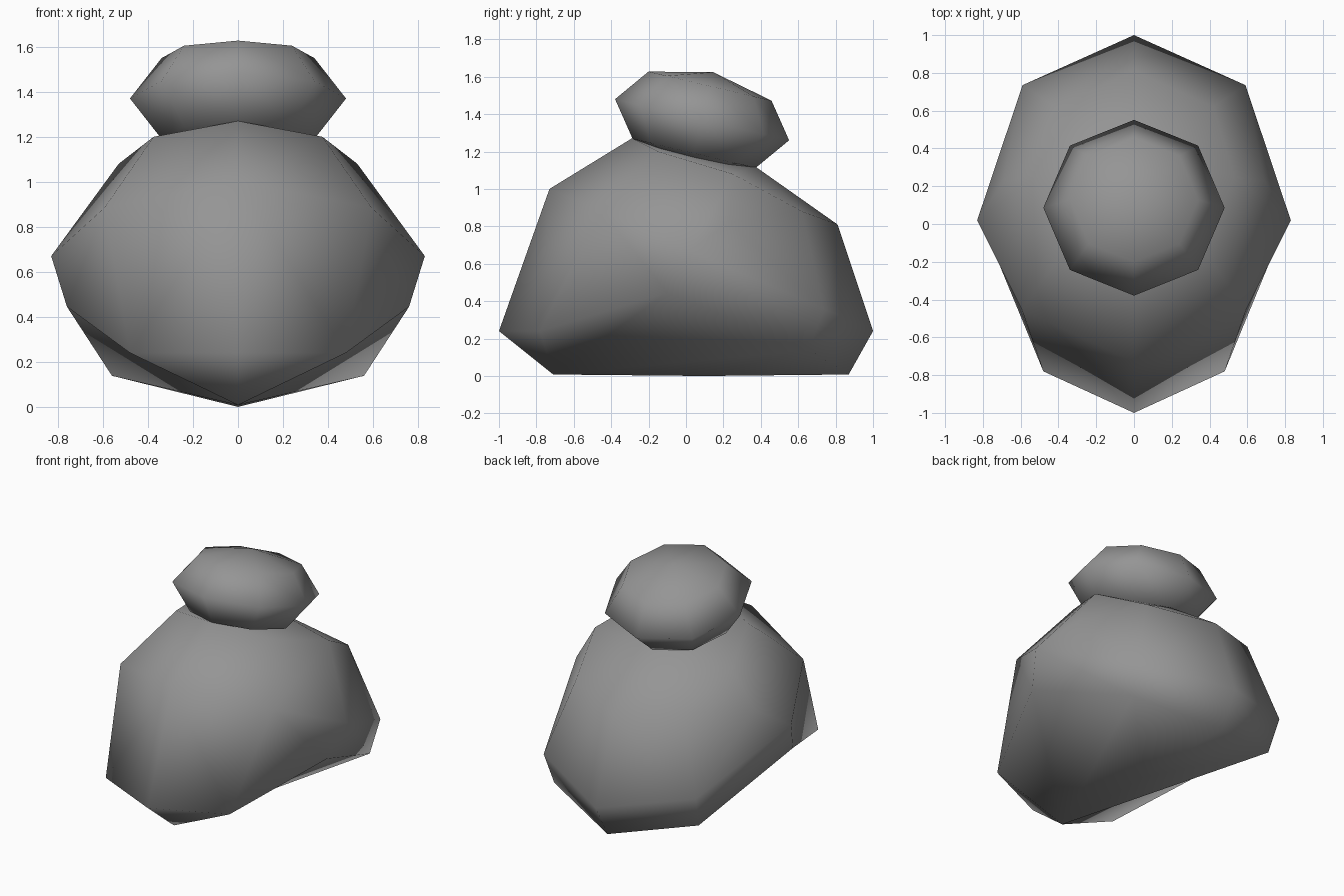
import bpy, bmesh, math
from mathutils import Matrix

if "Cube" in bpy.data.objects:
    bpy.data.objects.remove(bpy.data.objects["Cube"])

# One plain stone grey for the whole model
grey = bpy.data.materials.new("stone_grey")
grey.diffuse_color = (0.3, 0.3, 0.3, 1)
grey.use_nodes = True
grey.node_tree.nodes["Principled BSDF"].inputs["Base Color"].default_value = grey.diffuse_color


def finish(name, bm):
    bmesh.ops.recalc_face_normals(bm, faces=bm.faces)
    for f in bm.faces:
        f.smooth = True
    me = bpy.data.meshes.new(name)
    bm.to_mesh(me)
    bm.free()
    me.materials.append(grey)
    ob = bpy.data.objects.new(name, me)
    bpy.context.collection.objects.link(ob)
    return ob


# Lower boulder: half rings from front to back, mirrored and skinned
rings = [
    [(0, -.29, 1.27), (.375, -.15, 1.2), (.53, .25, 1.08), (0, .37, 1.12)],
    [(0, -.73, 1.0), (.593, -.455, .885), (.69, .23, .82), (.42, .62, .88), (0, .81, .81)],
    [(0, -1, .24), (.48, -.78, .24), (.83, .02, .67), (.59, .735, .36), (0, 1, .24)],
    [(0, -.71, .008), (.76, -.1, .445), (.56, .66, .138), (0, .87, .008)],
    [(0, .1, 0)],
]
bm = bmesh.new()
grid = {}
for r, ring in enumerate(rings):
    for i, (x, y, z) in enumerate(ring):
        for side in ((1, -1) if x > 0 else (1,)):
            grid[r, i, side] = bm.verts.new((x * side, y, z))
res = bmesh.ops.convex_hull(bm, input=bm.verts)
inner = {g for g in res["geom_interior"] + res["geom_unused"]
         if isinstance(g, bmesh.types.BMVert)}
bmesh.ops.delete(bm, geom=list(inner), context='VERTS')

# Hollows at the lower front flanks: turn two skin diagonals inwards
for a, b in (((2, 1), (2, 2)), ((2, 1), (3, 2))):
    for side in (1, -1):
        va, vb = grid[(*a, side)], grid[(*b, side)]
        if va.is_valid and vb.is_valid:
            e = bm.edges.get((va, vb))
            if e:
                bmesh.ops.rotate_edges(bm, edges=[e], use_ccw=True)
finish("lower_boulder", bm)

# Upper stone: flattened eight-sided ball tipped backwards
bm = bmesh.new()
place = (Matrix.Translation((0, .086, 1.37))
         @ Matrix.Rotation(math.radians(-13.3), 4, 'X')
         @ Matrix.Diagonal((.48, .478, .261, 1)))
bmesh.ops.create_uvsphere(bm, u_segments=8, v_segments=4, radius=1, matrix=place)
finish("upper_stone", bm)
